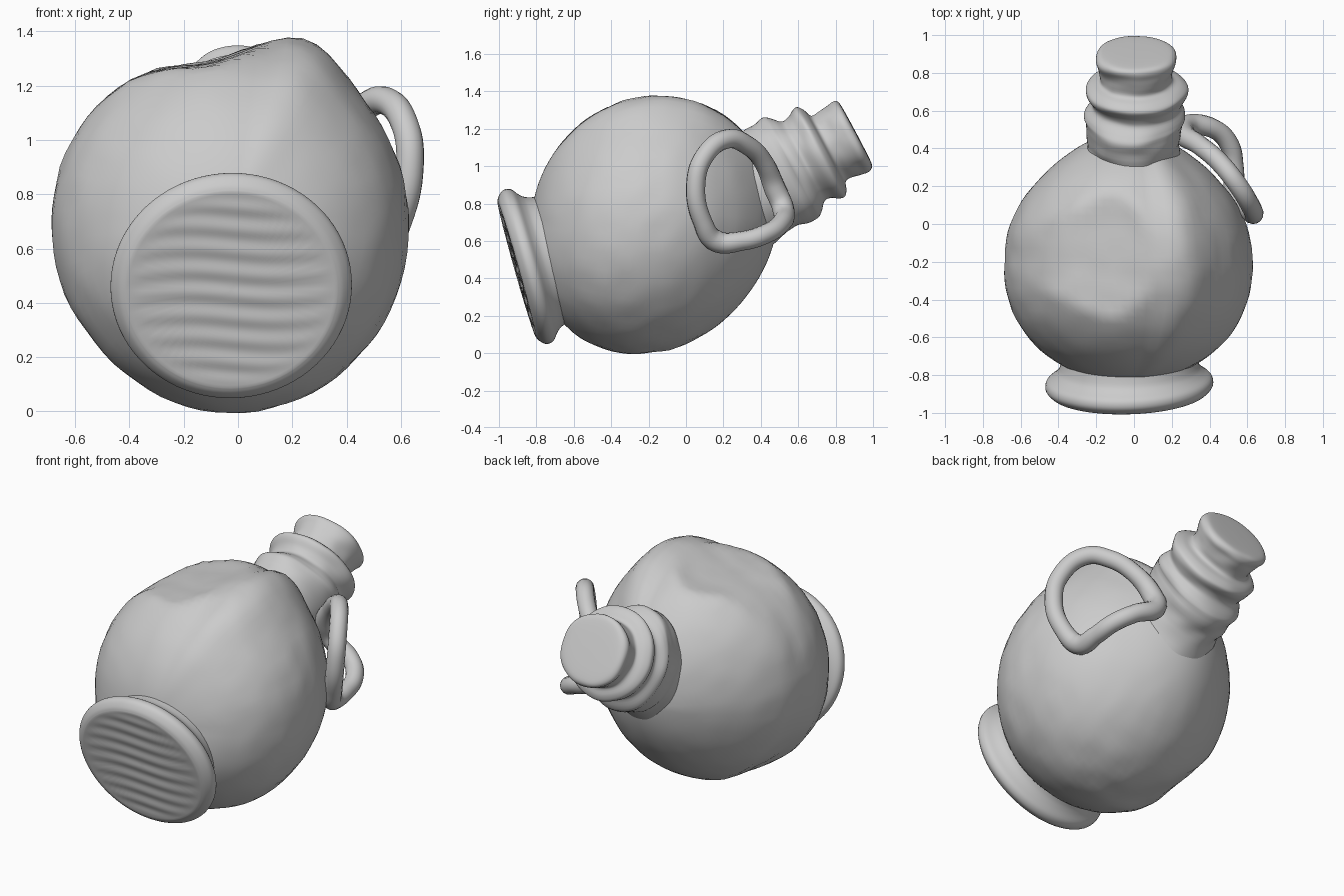
import bpy, bmesh, math
from mathutils import Vector, noise

cube = bpy.data.objects.get("Cube")
if cube:
    bpy.data.objects.remove(cube, do_unlink=True)

clay = bpy.data.materials.new("grey clay")
clay.use_nodes = True
GREY = (0.6, 0.6, 0.6, 1)
clay.diffuse_color = GREY
clay.node_tree.nodes["Principled BSDF"].inputs["Base Color"].default_value = GREY


def smooth_path(pts, steps):
    """Catmull-Rom curve through (distance, radius) points."""
    pts = [Vector(p) for p in pts]
    out = []
    for i in range(len(pts) - 1):
        a, b, c, d = pts[max(i - 1, 0)], pts[i], pts[i + 1], pts[min(i + 2, len(pts) - 1)]
        for k in range(steps):
            t = k / steps
            out.append(0.5 * (2 * b + (c - a) * t + (2 * a - 5 * b + 4 * c - d) * t ** 2
                              + (3 * b - a - 3 * c + d) * t ** 3))
    return out + [pts[-1]]


def lathe(name, origin, tilt, profile, shape, segments=80):
    """Turn a profile round an axis in the yz plane; shape(s, r, angle) returns (s, x, u)."""
    axis = Vector((0, math.cos(tilt), math.sin(tilt)))
    up = Vector((0, -math.sin(tilt), math.cos(tilt)))
    side = Vector((1, 0, 0))
    bm = bmesh.new()
    rings = []
    for s, r in profile:
        ring = []
        for i in range(segments):
            ds, x, u = shape(s, max(r, 0), 2 * math.pi * i / segments)
            ring.append(bm.verts.new(Vector(origin) + axis * ds + side * x + up * u))
        rings.append(ring)
    for lo, hi in zip(rings, rings[1:]):
        for i in range(segments):
            j = (i + 1) % segments
            bm.faces.new((lo[i], lo[j], hi[j], hi[i]))
    bmesh.ops.remove_doubles(bm, verts=bm.verts, dist=0.0001)
    bmesh.ops.recalc_face_normals(bm, faces=bm.faces)
    for f in bm.faces:
        f.smooth = True
    mesh = bpy.data.meshes.new(name)
    bm.to_mesh(mesh)
    bm.free()
    mesh.materials.append(clay)
    obj = bpy.data.objects.new(name, mesh)
    bpy.context.collection.objects.link(obj)


def bell(angle, centre, width):
    d = (math.degrees(angle) - centre + 180) % 360 - 180
    return math.exp(-0.5 * (d / width) ** 2)


# Round belly: soft ridge on top, flattened shoulder, fuller low down towards the foot
def belly_shape(s, r, a):
    k = 1 + (0.095 * bell(a, 67, 11) - 0.13 * bell(a, 97, 16)
             - 0.03 * bell(a, 130, 16) - 0.045 * bell(a, 228, 25))
    # bulges scale the section, hollows only press the widest part flat
    r = min(r * max(k, 1), 0.69 * k)
    r *= 1 + 0.01 * noise.noise(Vector((math.cos(a) * r, math.sin(a) * r, s)) * 9)
    u = r * math.sin(a)
    swell = 1 + (0.3 if u < 0 else 0.08) * s * u
    width = 0.95 * (1 - 0.5 * s * s if s > 0 else 1 - 0.14 * s)
    return s * swell, r * swell * math.cos(a) * width, u * swell


arc = [math.pi * i / 48 for i in range(49)]
lathe("belly", (-0.03, -0.17, 0.69), 0,
      [(-0.66 * math.cos(t), 0.69 * math.sin(t)) for t in arc], belly_shape)


# Flared foot with a rippled underside, turned very slightly to one side
def foot_shape(s, r, a):
    x, u = r * math.cos(a), r * math.sin(a) * 0.965
    if s < 0.005 and r < 0.39:
        fade = min(1, (0.39 - r) / 0.06)
        s += 0.003 * fade * math.sin(u * 74 + 0.9 * math.sin(x * 9))
    return s + 0.03 * x, x, u


rim = [(0, 0.39), (0.012, 0.415), (0.045, 0.443), (0.085, 0.437),
       (0.12, 0.395), (0.16, 0.368), (0.26, 0.345)]
face = [(0, 0.39 * i / 36) for i in range(36)]
lathe("foot", (-0.025, -0.905, 0.448), math.radians(15.8),
      face + smooth_path(rim, 4), foot_shape)


# Neck, collar and stopper: oval at the neck, round at the stopper
def neck_shape(s, r, a):
    t = min(1, max(0, (s - 0.14) / 0.07))
    r += 0.012 * noise.noise(Vector((math.cos(a), math.sin(a), s * 9)) * 1.6) * min(1, r * 5)
    return s, r * math.cos(a) * (0.84 + 0.16 * t) + 0.012 * t, r * math.sin(a)


neck = [(-0.15, 0.32), (-0.05, 0.295), (0, 0.288), (0.05, 0.295), (0.14, 0.304),
        (0.18, 0.28), (0.22, 0.241), (0.26, 0.247), (0.3, 0.268), (0.33, 0.27),
        (0.355, 0.24), (0.375, 0.195), (0.42, 0.194), (0.47, 0.205), (0.51, 0.215),
        (0.535, 0.2), (0.543, 0.15), (0.545, 0)]
lathe("neck_and_stopper", (0, 0.43, 0.92), math.radians(28), smooth_path(neck, 4), neck_shape)

# Looped handle between the belly and the neck, thicker where it joins them
loop = [(0.54, 0.22, 1.145), (0.615, 0.1, 1.055), (0.633, 0.052, 0.9), (0.59, 0.09, 0.7),
        (0.535, 0.16, 0.6), (0.53, 0.3, 0.6), (0.505, 0.42, 0.635), (0.42, 0.505, 0.69),
        (0.28, 0.52, 0.77), (0.265, 0.475, 0.88), (0.35, 0.415, 1.02), (0.45, 0.33, 1.11)]
curve = bpy.data.curves.new("handle", "CURVE")
curve.dimensions = "3D"
curve.bevel_depth = 0.049
curve.bevel_resolution = 5
curve.resolution_u = 8
spline = curve.splines.new("BEZIER")
spline.bezier_points.add(len(loop) - 1)
for i, (point, co) in enumerate(zip(spline.bezier_points, loop)):
    point.co = co
    point.handle_left_type = point.handle_right_type = "AUTO"
    point.radius = 1.2 if i in (4, 8, 9) else 1.05
spline.use_cyclic_u = True
curve.materials.append(clay)
handle = bpy.data.objects.new("handle", curve)
bpy.context.collection.objects.link(handle)
bpy.ops.object.select_all(action="DESELECT")
handle.select_set(True)
bpy.context.view_layer.objects.active = handle
bpy.ops.object.convert(target="MESH")
bpy.ops.object.shade_smooth()
